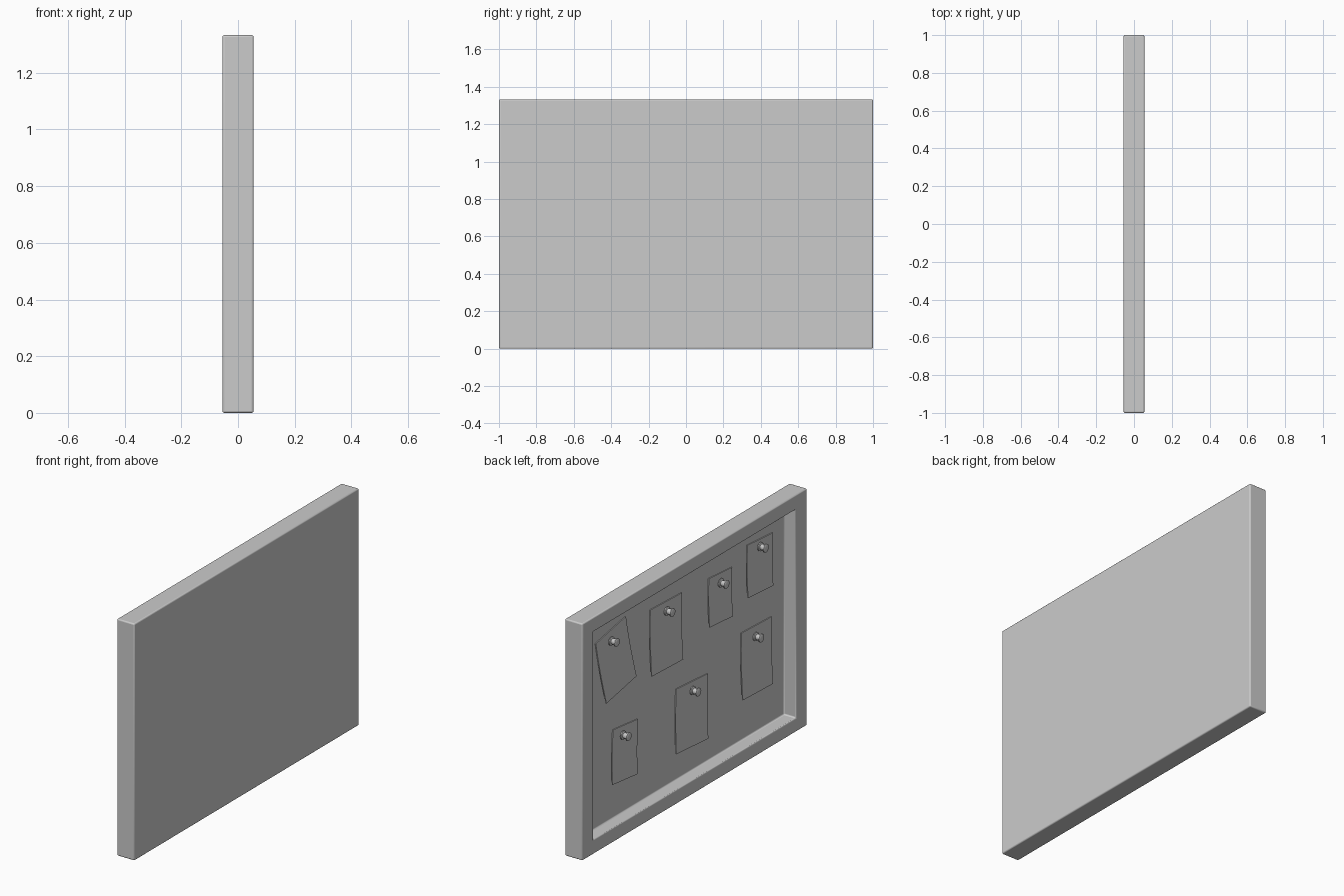
import bpy, bmesh, math

if "Cube" in bpy.data.objects:
    bpy.data.objects.remove(bpy.data.objects["Cube"])

grey = bpy.data.materials.new("plain grey")
grey.diffuse_color = (0.6, 0.6, 0.6, 1)
grey.use_nodes = True
grey.node_tree.nodes["Principled BSDF"].inputs["Base Color"].default_value = grey.diffuse_color


def make(name, verts, faces, angle=35):
    mesh = bpy.data.meshes.new(name)
    mesh.from_pydata(verts, [], faces)
    bm = bmesh.new()
    bm.from_mesh(mesh)
    bmesh.ops.recalc_face_normals(bm, faces=bm.faces)
    bm.to_mesh(mesh)
    bm.free()
    mesh.materials.append(grey)
    ob = bpy.data.objects.new(name, mesh)
    bpy.context.collection.objects.link(ob)
    bpy.ops.object.select_all(action='DESELECT')
    ob.select_set(True)
    bpy.context.view_layer.objects.active = ob
    bpy.ops.object.shade_smooth_by_angle(angle=math.radians(angle))
    return ob


def skin(rings):
    """Join equal rings of points into a capped tube."""
    n = len(rings[0])
    verts = [p for r in rings for p in r]
    faces = [(k*n + i, k*n + (i+1) % n, (k+1)*n + (i+1) % n, (k+1)*n + i)
             for k in range(len(rings)-1) for i in range(n)]
    faces += [tuple(range(n)), tuple(range(len(verts)-n, len(verts)))]
    return verts, faces


# Framed board: outer block with a recess opening toward -x
BOARD_X = 0.02
H = 1.333


def rect(x, hy, z0, z1):
    return [(x, -hy, z0), (x, hy, z0), (x, hy, z1), (x, -hy, z1)]


board = make("framed_board", *skin([
    rect(0.055, 1, 0, H), rect(-0.055, 1, 0, H),
    rect(-0.055, 0.9, 0.078, H-0.082), rect(BOARD_X, 0.9, 0.078, H-0.082)]))
bev = board.modifiers.new("soft_edges", 'BEVEL')
bev.width = 0.007
bev.segments = 3


# Note: thin sheet whose lower end curls off the board
def note(i, cy, cz, w, h, deg):
    c, s = math.cos(math.radians(deg)), math.sin(math.radians(deg))
    rings = []
    for k in range(9):
        t = k / 8
        b = h * (0.5 - t)
        x = BOARD_X - 0.002 - 0.018 * t * t
        rings.append([(x - d, cy - (a*c - b*s), cz + a*s + b*c)
                      for a, d in ((-w/2, 0), (w/2, 0), (w/2, 0.005), (-w/2, 0.005))])
    make(f"note_{i}", *skin(rings))


# Push pin: lathed profile of (distance from board, radius)
PIN = [(0, 0.006), (0.012, 0.006), (0.012, 0.024), (0.018, 0.024), (0.021, 0.015),
       (0.042, 0.018), (0.044, 0.023), (0.050, 0.023), (0.052, 0.020)]


def pin(i, y, z):
    n = 20
    make(f"push_pin_{i}", *skin([
        [(BOARD_X - d, y + r*math.cos(2*math.pi*j/n), z + r*math.sin(2*math.pi*j/n))
         for j in range(n)] for d, r in PIN]))


# centre y, centre z, width, height, tilt, pin y, pin z
NOTES = [
    (0.615, 0.968, 0.273, 0.364, 11, 0.655, 1.09),
    (0.165, 0.938, 0.280, 0.365, -2, 0.16, 1.07),
    (-0.317, 0.964, 0.207, 0.264, -4, -0.32, 1.045),
    (-0.668, 1.010, 0.225, 0.285, -4, -0.67, 1.115),
    (-0.640, 0.497, 0.270, 0.368, -2, -0.63, 0.624),
    (-0.062, 0.406, 0.285, 0.353, -4, -0.07, 0.534),
    (0.533, 0.419, 0.224, 0.295, -6, 0.55, 0.52),
]
for i, (cy, cz, w, h, deg, py, pz) in enumerate(NOTES, 1):
    note(i, cy, cz, w, h, deg)
    pin(i, py, pz)
